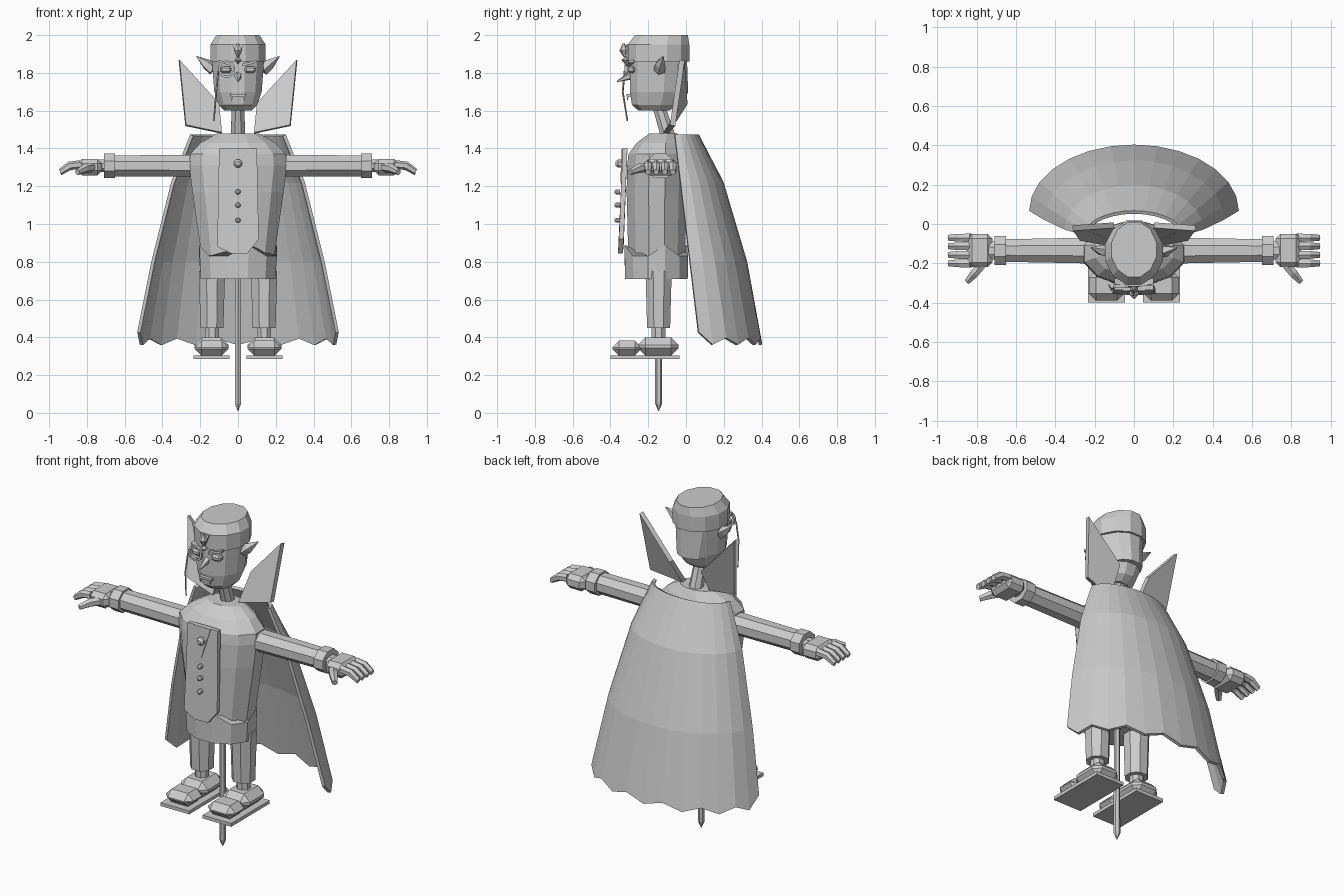
import bpy, bmesh, math
from mathutils import Vector

cube = bpy.data.objects.get("Cube")
if cube:
    bpy.data.objects.remove(cube, do_unlink=True)

grey = bpy.data.materials.new("plain grey")
grey.use_nodes = True
GREY = (0.6, 0.6, 0.6, 1)
grey.diffuse_color = GREY
grey.node_tree.nodes["Principled BSDF"].inputs["Base Color"].default_value = GREY


def solid(name, rings, closed=True, capped=True):
    """Skin a list of equal-sized point rings into one flat-shaded object."""
    bm = bmesh.new()
    rows = [[bm.verts.new(p) for p in ring] for ring in rings]
    n = len(rows[0])
    for a, b in zip(rows, rows[1:]):
        for i in range(n if closed else n - 1):
            j = (i + 1) % n
            bm.faces.new((a[i], a[j], b[j], b[i]))
    if closed and capped:
        bm.faces.new(rows[0][::-1])
        bm.faces.new(rows[-1])
    bmesh.ops.recalc_face_normals(bm, faces=bm.faces)
    me = bpy.data.meshes.new(name)
    bm.to_mesh(me)
    bm.free()
    me.materials.append(grey)
    ob = bpy.data.objects.new(name, me)
    bpy.context.collection.objects.link(ob)
    return ob


def angles(n, turn=0.5):
    return [2 * math.pi * (i + turn) / n for i in range(n)]


def loft(name, sections, n=12, cx=0, turn=0.5):
    """Upright body from (z, half width, half depth, y centre) sections."""
    return solid(name, [[(cx + rx * math.cos(a), cy + ry * math.sin(a), z) for a in angles(n, turn)]
                        for z, rx, ry, cy in sections])


def tube(name, pts, radii, n=6):
    """Tapered tube through points."""
    pts = [Vector(p) for p in pts]
    q = (pts[-1] - pts[0]).to_track_quat('Z', 'Y')
    return solid(name, [[p + q @ Vector((r * math.cos(a), r * math.sin(a), 0)) for a in angles(n)]
                        for p, r in zip(pts, radii)])


def plate(name, corners, push):
    """Flat polygon thickened along a vector."""
    corners = [Vector(c) for c in corners]
    return solid(name, [corners, [c + Vector(push) for c in corners]])


def block(name, x, y, z, bevel=0):
    """Box given by its extents, with optional chamfer."""
    ob = plate(name, [(x[0], y[0], z[0]), (x[1], y[0], z[0]), (x[1], y[1], z[0]), (x[0], y[1], z[0])],
               (0, 0, z[1] - z[0]))
    if bevel:
        mod = ob.modifiers.new("chamfer", 'BEVEL')
        mod.width, mod.segments = bevel, 1
    return ob


# Head, hair and neck
loft("head", [(1.60, .075, .085, -.17), (1.63, .105, .125, -.165), (1.70, .13, .147, -.155),
              (1.87, .143, .152, -.15)], 12)
loft("hair", [(1.86, .152, .168, -.145), (1.95, .152, .168, -.145), (2.0, .118, .145, -.13)], 12)
loft("back_hair", [(1.69, .10, .10, -.085), (1.87, .13, .14, -.13)], 12)
tube("neck", [(0, -.14, 1.61), (0, -.09, 1.45)], [.036, .042], 8)

# Torso, coat and hips
loft("coat", [(.80, .195, .155, -.155), (1.17, .25, .165, -.155), (1.31, .268, .165, -.152),
              (1.37, .262, .16, -.15), (1.43, .205, .125, -.14), (1.48, .115, .075, -.12)], 12)
hips = loft("hips", [(.71, .205, .172, -.157), (.83, .213, .174, -.157)], 12)
for v in hips.data.vertices:
    if v.co.z > .8 and v.index % 3 == 0:
        v.co.z += .06

# Shirt front with lapels, brooch and buttons
plate("waistcoat", [(-.10, -.335, 1.40), (.10, -.335, 1.40), (.11, -.355, .92), (.05, -.36, .845),
                    (-.04, -.36, .845), (-.11, -.355, .88)], (0, .025, 0))
plate("shirt_collar", [(-.055, -.34, 1.40), (.055, -.34, 1.40), (0, -.348, 1.22)], (0, .009, 0))
tube("brooch", [(0, -.335, 1.32), (0, -.36, 1.32), (0, -.373, 1.32)], [.024, .024, .012], 8)
for z in (1.17, 1.10, 1.02):
    tube("button", [(0, -.35, z), (0, -.37, z), (0, -.378, z)], [.014, .014, .007], 8)


# Cape with a ragged hem
def cape_ring(z, w, y, depth, drop=0):
    n = 14
    ts = [math.pi * (i / n - .5) for i in range(n + 1)]
    return [(w * math.sin(t), y + depth * math.cos(t), z - drop * (i % 2 if 0 < i < n else -.9))
            for i, t in enumerate(ts)]


cape = solid("cape", [cape_ring(1.47, .245, -.06, .12), cape_ring(1.22, .345, -.03, .22),
                      cape_ring(.80, .45, .02, .295), cape_ring(.395, .525, .065, .33, .035)], closed=False)
shell = cape.modifiers.new("thickness", 'SOLIDIFY')
shell.thickness = .018
shell.offset = 0

# Hat-free details on the middle of the face
plate("widows_peak", [(-.03, -.318, 1.95), (.03, -.318, 1.95), (0, -.325, 1.88)], (0, .03, 0))
tube("hair_jewel", [(0, -.33, 1.955), (0, -.33, 1.92), (0, -.325, 1.885)], [.006, .024, .006], 6)
tube("brow_jewel", [(0, -.32, 1.885), (0, -.322, 1.868), (0, -.32, 1.85)], [.004, .02, .004], 6)
tube("nose", [(0, -.29, 1.785), (0, -.365, 1.755)], [.022, .004], 5)
block("mouth", (-.04, .04), (-.315, -.29), (1.675, 1.687))
for s in (-1, 1):
    tube("fang", [(s * .033, -.308, 1.68), (s * .033, -.312, 1.65)], [.008, .001], 4)

# Monocle and its chain
mono = [[(-.06 + r * math.cos(a), y, 1.82 + r * math.sin(a)) for a in angles(12)]
        for r, y in ((.034, -.325), (.046, -.325), (.046, -.308), (.034, -.308), (.034, -.325))]
solid("monocle_rim", mono, capped=False)
tube("monocle_chain", [(-.105, -.325, 1.81), (-.115, -.335, 1.70), (-.128, -.31, 1.545)], [.005, .005, .004], 4)

# Stake holding up the figure
tube("stake", [(0, -.145, .01), (0, -.145, .05), (0, -.145, .75)], [.002, .019, .016], 6)

for s, side in ((1, "left"), (-1, "right")):
    # Eye, brow and ear
    block(side + "_eye", sorted((s * .035, s * .095)), (-.312, -.27), (1.80, 1.835), .01)
    plate(side + "_brow", [(s * .025, -.32, 1.835), (s * .10, -.305, 1.855), (s * .10, -.305, 1.868),
                           (s * .025, -.32, 1.85)], (0, .03, 0))
    tube(side + "_ear", [(s * .13, -.14, 1.815), (s * .165, -.135, 1.845), (s * .22, -.12, 1.888)],
         [.032, .03, .002], 5)

    # Upright collar wing
    plate(side + "_collar_wing", [(s * .31, -.035, 1.87), (s * .10, -.02, 1.64), (s * .085, -.12, 1.485),
                                  (s * .275, -.085, 1.525)], (s * .004, .028, -.006))

    # Sleeve, cuff and wrist
    for part, sections in (("sleeve", [(.18, .072, .062), (.66, .062, .06)]),
                           ("cuff", [(.65, .08, .07), (.71, .08, .07)]),
                           ("wrist", [(.69, .05, .035), (.74, .05, .035)])):
        solid(side + "_" + part, [[(s * x, -.135 + ry * math.cos(a), 1.308 + rz * math.sin(a))
                                   for a in angles(8)] for x, ry, rz in sections])

    # Hand with four drooping fingers and a thumb
    block(side + "_palm", sorted((s * .72, s * .85)), (-.22, -.05), (1.257, 1.345), .025)
    for y in (-.2, -.157, -.113, -.07):
        tube(side + "_finger", [(s * .83, y, 1.315), (s * .89, y, 1.308), (s * .942, y, 1.275)],
             [.024, .023, .017], 6)
    tube(side + "_thumb", [(s * .77, -.20, 1.30), (s * .81, -.25, 1.295), (s * .85, -.295, 1.275)],
         [.026, .025, .016], 6)

    # Trouser leg, ankle and shoe
    loft(side + "_trouser_leg", [(.45, .066, .066, -.145), (.75, .075, .075, -.145)], 8, s * .138)
    loft(side + "_ankle", [(.37, .04, .04, -.145), (.46, .04, .04, -.145)], 8, s * .138)
    block(side + "_sole", sorted((s * .045, s * .235)), (-.4, -.035), (.285, .305))
    block(side + "_heel", sorted((s * .05, s * .23)), (-.255, -.04), (.303, .40), .04)
    block(side + "_toe_cap", sorted((s * .05, s * .23)), (-.39, -.235), (.303, .382), .036)
